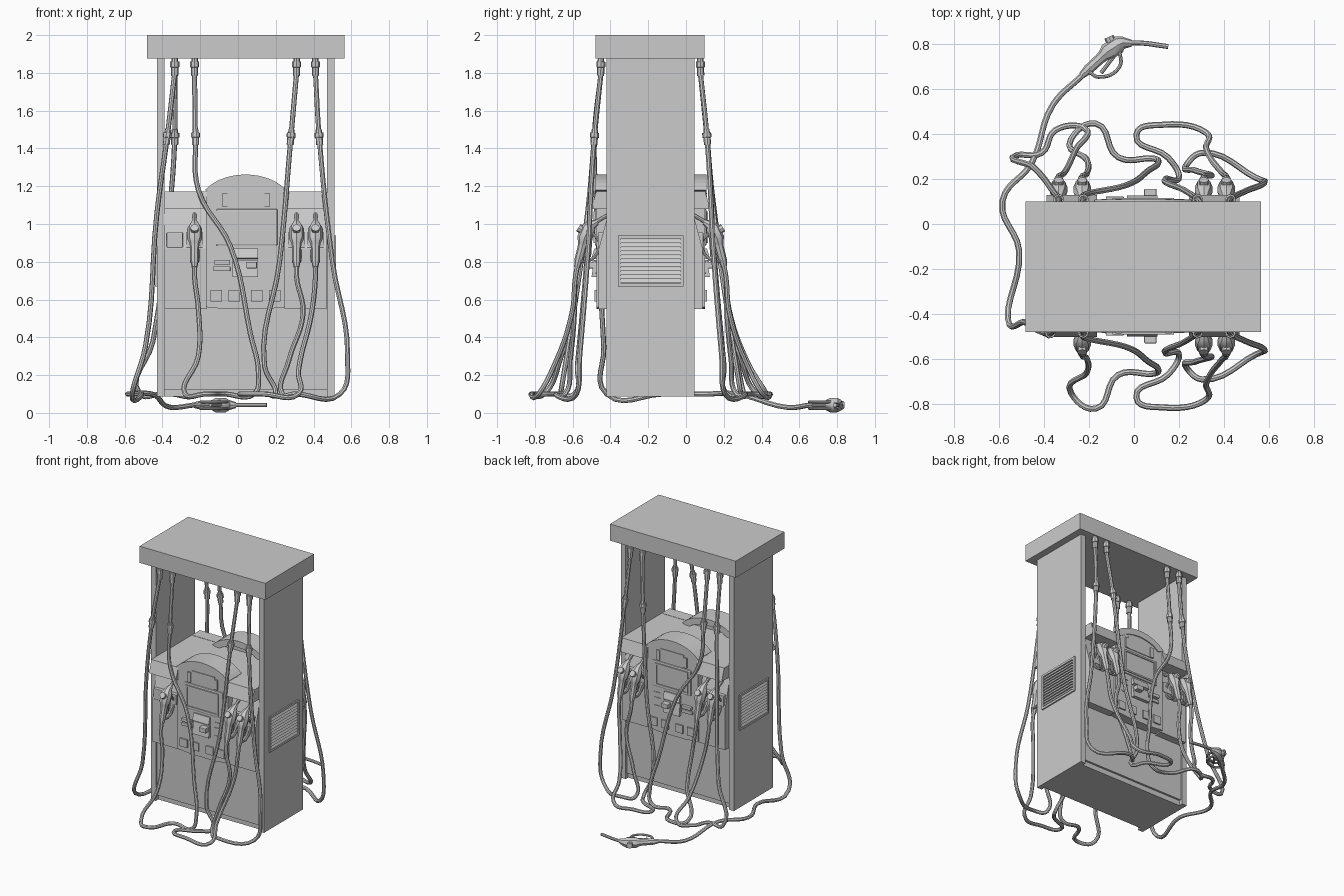
import bpy, bmesh, math
from mathutils import Vector as V

if "Cube" in bpy.data.objects:
    bpy.data.objects.remove(bpy.data.objects["Cube"])

MID = -0.374          # y mirror sum: back y = MID - front y


def flip(p, s):
    return (p[0], p[1] if s > 0 else MID - p[1], p[2])


def prism(name, pts, axis, a, b, s=1, bevel=0.0):
    """Extrude a 2D outline along x (pts are y,z) or along y (pts are x,z)."""
    bm = bmesh.new()
    mk = (lambda p, t: (t, p[0], p[1])) if axis == 'x' else (lambda p, t: (p[0], t, p[1]))
    lo = [bm.verts.new(flip(mk(p, a), s)) for p in pts]
    hi = [bm.verts.new(flip(mk(p, b), s)) for p in pts]
    bm.faces.new(lo)
    bm.faces.new(hi)
    for i in range(len(pts)):
        j = (i + 1) % len(pts)
        bm.faces.new((lo[i], lo[j], hi[j], hi[i]))
    bmesh.ops.recalc_face_normals(bm, faces=bm.faces)
    me = bpy.data.meshes.new(name)
    bm.to_mesh(me)
    bm.free()
    ob = bpy.data.objects.new(name, me)
    bpy.context.collection.objects.link(ob)
    if bevel:
        m = ob.modifiers.new("bevel", 'BEVEL')
        m.width, m.segments = bevel, 2


def box(name, x0, x1, y0, y1, z0, z1, s=1, bevel=0.0):
    prism(name, [(x0, z0), (x1, z0), (x1, z1), (x0, z1)], 'y', y0, y1, s, bevel)


def frame(name, axis, a0, a1, z0, z1, t, d0, d1, s=1):
    """Rectangular rim of four bars, extruded along the axis from d0 to d1."""
    for part, l, r, b, u in (("bottom", a0, a1, z0, z0 + t), ("top", a0, a1, z1 - t, z1),
                             ("left", a0, a0 + t, z0 + t, z1 - t), ("right", a1 - t, a1, z0 + t, z1 - t)):
        prism(f"{name}_{part}", [(l, b), (r, b), (r, u), (l, u)], axis, d0, d1, s)


def tube(name, pts, r=1.0, radii=None, smooth=True):
    """Round tube through points, optionally with a radius at each point."""
    cu = bpy.data.curves.new(name, 'CURVE')
    cu.dimensions = '3D'
    cu.bevel_depth, cu.bevel_resolution = r, 2
    cu.use_fill_caps = True
    cu.resolution_u = 6
    sp = cu.splines.new('BEZIER' if smooth else 'POLY')
    ps = sp.bezier_points if smooth else sp.points
    ps.add(len(pts) - 1)
    for i, p in enumerate(pts):
        if smooth:
            ps[i].co = p
            ps[i].handle_left_type = ps[i].handle_right_type = 'AUTO'
        else:
            ps[i].co = (*p, 1)
        ps[i].radius = radii[i] if radii else 1
    ob = bpy.data.objects.new(name, cu)
    bpy.context.collection.objects.link(ob)
    bpy.ops.object.select_all(action='DESELECT')
    ob.select_set(True)
    bpy.context.view_layer.objects.active = ob
    bpy.ops.object.convert(target='MESH')
    bpy.ops.object.shade_smooth_by_angle(angle=math.radians(40))


def nozzle(name, o, u, v):
    """Fuel nozzle: u runs along the handle, v points to the trigger side."""
    o, u, v = V(o), V(u).normalized(), V(v).normalized()
    w = u.cross(v)
    P = lambda l, c=0: [o + u * a + v * b + w * c for a, b in l]
    tube(name + "_handle", P([(-.03, 0), (.01, 0), (.08, 0), (.1, 0), (.125, 0), (.185, .01), (.205, .018), (.23, .045)]),
         1, [.015, .023, .024, .027, .039, .039, .027, .015], False)
    tube(name + "_spout", P([(.19, .01), (.25, .06), (.34, .165)]), .011)
    for k, c in enumerate((-.017, .017)):
        tube(f"{name}_guard_{k}", P([(.005, .01), (.02, .055), (.12, .085), (.17, .03)], c), .008)
    tube(name + "_trigger", P([(.04, .05), (.15, .03)]), .009)
    tube(name + "_cap", P([(.16, 0), (.175, -.045)]), .022, None, False)


def coupler(name, a, b, s):
    """Stepped fitting between two points."""
    a, b = V(flip(a, s)), V(flip(b, s))
    tube(name, [a.lerp(b, k) for k in (0, .2, .22, .52, .54, 1)], 1, [.017, .017, .024, .024, .019, .019], False)


def hose(name, s, x0, drop, loop, rise, x1, tail=None):
    """Hose from canopy at x0: hanging (x,z), ground loop (x,y), rise (x,z) to a nozzle at x1."""
    pts = [(x0, -.45, 1.8)]
    pts += [(x, -.485 + (loop[0][1] + .485) * ((1.46 - z) / 1.36) ** 1.3, z) for x, z in drop]
    pts += [(x, y, .1) for x, y in loop]
    pts += [(x, -.585 + (loop[-1][1] + .585) * ((.72 - z) / .62) ** 2, z) for x, z in rise]
    pts += tail or [(x1, -.585, .72), (x1, -.57, .8)]
    tube(name + "_hose", [flip(p, s) for p in pts], .0135)
    coupler(name + "_swivel", (x0, -.45, 1.88), (x0, -.452, 1.785), s)
    x, y, z = pts[1]
    dx = (x0 - x) * .13
    coupler(name + "_breakaway", (x + dx, y + .003, z + .04), (x - dx, y - .003, z - .04), s)
    if not tail:
        nozzle(name + "_nozzle", flip(pts[-1], s), (0, .25 * s, .97), (0, .97 * s, -.25))


# canopy, side columns and lower cabinet
box("canopy", -.483, .563, -.479, .099, 1.875, 2.0)
box("left_column", -.43, -.39, -.42, .046, .087, 1.875)
box("right_column", .47, .51, -.42, .046, .087, 1.875)
box("lower_cabinet", -.39, .47, -.405, .031, .125, .56)
box("base_plinth", -.39, .47, -.39, .016, .087, .125)
box("upper_cabinet_core", -.39, .47, -.40, .026, .55, 1.17)

# louvred side vents
for n, wall, tip in (("left", -.43, -.44), ("right", .51, .52)):
    frame(n + "_vent_rim", 'x', -.36, -.014, .67, .938, .016, wall, tip)
    for k in range(11):
        z = .69 + k * .021
        prism(f"{n}_vent_slat_{k}", [(wall, z), (tip, z), (wall, z + .018)], 'y', -.344, -.03)

CX = .04


def arc(w, z0, h, n=14):
    """Shallow arch of half width w, springing at z0 and rising by h."""
    ts = [math.radians(32 + 116 * i / n) for i in range(n + 1)]
    k, c = math.sin(ts[0]), math.cos(ts[0])
    return [(CX - w * math.cos(t) / c, z0 + h * (math.sin(t) - k) / (1 - k)) for t in ts]


for s, n in ((1, "front"), (-1, "back")):
    # side panels leaning back behind the nozzles, with the slanted header above
    for side, a, b in (("left", -.388, -.165), ("right", .245, .468)):
        prism(f"{n}_{side}_panel", [(-.38, .55), (-.462, .55), (-.462, .87), (-.405, 1.08), (-.38, 1.08)], 'x', a, b, s)
        prism(f"{n}_{side}_header", [(-.38, 1.08), (-.503, 1.08), (-.475, 1.172), (-.38, 1.172)], 'x', a, b, s)
    for k, x in enumerate((-.335, -.23, .31, .41)):
        box(f"{n}_holster_{k}", x - .043, x + .043, -.466, -.41, .875, .955, s, .004)
    # centre console with arched top and visor
    low = [(CX + .21, .56), (CX + .1, .549), (CX - .1, .549), (CX - .21, .56)]
    prism(f"{n}_console", arc(.21, 1.17, .075) + low, 'y', -.36, -.475, s)
    prism(f"{n}_visor", arc(.215, 1.18, .082) + arc(.165, 1.16, .055)[::-1], 'y', -.32, -.482, s)
    # price display and screen
    box(f"{n}_price_display", -.055, .14, -.46, -.48, 1.09, 1.18, s)
    for k, x in enumerate((-.082, .14)):
        box(f"{n}_display_cheek_{k}", x, x + .027, -.46, -.486, 1.09, 1.165, s)
    box(f"{n}_screen_surround", -.115, .21, -.46, -.483, .885, 1.08, s, .008)
    frame(f"{n}_screen_rim", 'y', -.095, .178, .9, 1.065, .012, -.475, -.49, s)
    # keypad, hood, card reader, receipt slot and label strips
    prism(f"{n}_keypad", [(-.46, .72), (-.5, .72), (-.487, .81), (-.46, .81)], 'x', -.03, .105, s)
    prism(f"{n}_keypad_hood", [(-.46, .81), (-.5, .82), (-.485, .87), (-.46, .87)], 'x', -.03, .105, s)
    box(f"{n}_card_reader", .045, .1, -.47, -.53, .765, .8, s, .004)
    box(f"{n}_receipt_slot", -.13, -.04, -.46, -.486, .75, .775, s, .004)
    box(f"{n}_receipt_lip", -.125, -.045, -.46, -.496, .785, .81, s, .004)
    for k, z in enumerate((.74, .8, .84)):
        box(f"{n}_label_strip_{k}", .14, .195, -.46, -.479, z - .004, z + .004, s)
    # square buttons
    for k, x in enumerate((-.115, -.02, .1, .195)):
        box(f"{n}_button_{k}", x - .03, x + .03, -.46, -.485, .59, .65, s)
    # hoses that hang on both faces
    hose(n + "_inner_left", s, -.23, [(-.225, 1.46), (-.21, 1.18), (-.04, .88), (.065, .42), (.108, .2)],
         [(.085, -.665), (-.07, -.67), (-.17, -.82), (-.28, -.75)], [(-.21, .3), (-.21, .55)], -.23)
    hose(n + "_inner_right", s, .31, [(.28, 1.46), (.22, .8), (.14, .25)],
         [(.2, -.59), (.15, -.67), (.01, -.77), (.13, -.815), (.32, -.78)], [(.32, .22), (.39, .53)], .41)
    hose(n + "_outer_right", s, .41, [(.43, 1.46), (.5, .8), (.58, .3)],
         [(.54, -.58), (.3, -.69), (.235, -.64)], [(.27, .28), (.345, .53)], .31)

# back left hose, and the dropped hose that runs round the left side to the ground behind
hose("back_outer_left", -1, -.335, [(-.335, 1.46), (-.355, 1.15), (-.45, .38)],
     [(-.52, -.68), (-.41, -.69), (-.35, -.79), (-.22, -.8)], [(-.26, .26), (-.31, .55)], -.335)
hose("front_outer_left", 1, -.335, [(-.375, 1.46), (-.43, 1.05), (-.49, .35)],
     [(-.56, -.42), (-.51, -.12), (-.585, .1), (-.455, .27)], [], 0,
     [(-.36, .53, .03), (-.23, .66, .042)])
nozzle("dropped_nozzle", (-.21, .68, .041), (.737, .676, 0), (.676, -.737, 0))
